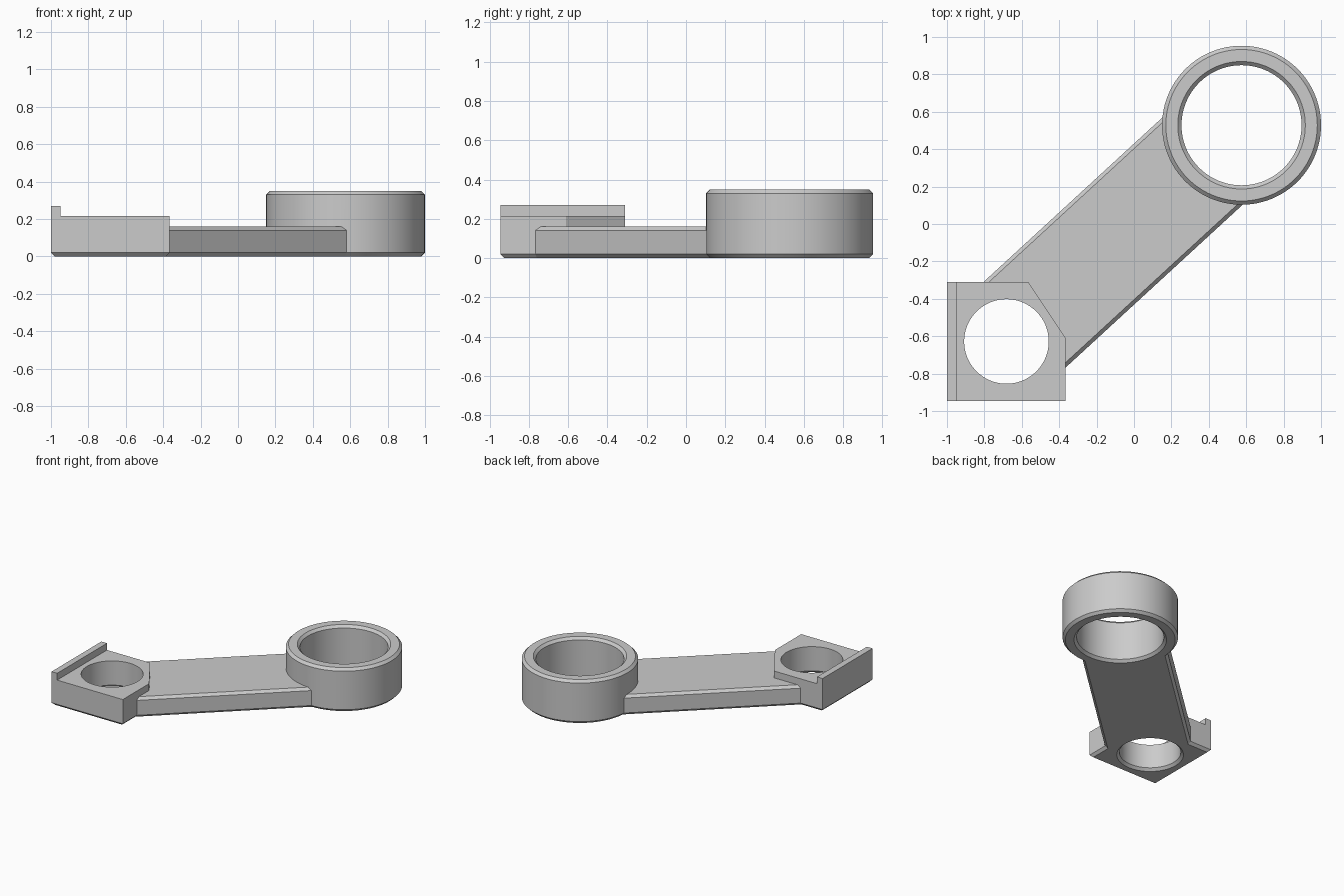
import bpy, bmesh, math
from mathutils import Vector

if "Cube" in bpy.data.objects:
    bpy.data.objects.remove(bpy.data.objects["Cube"], do_unlink=True)

CHAMFER = 0.02
RING = Vector((0.575, 0.528))
BORE = Vector((-0.682, -0.628))

grey = bpy.data.materials.new("light_grey")
grey.use_nodes = True
colour = (0.6, 0.6, 0.6, 1)
grey.diffuse_color = colour
grey.node_tree.nodes["Principled BSDF"].inputs["Base Color"].default_value = colour


def finish(name, bm):
    bmesh.ops.recalc_face_normals(bm, faces=bm.faces[:])
    mesh = bpy.data.meshes.new(name)
    bm.to_mesh(mesh)
    bm.free()
    mesh.materials.append(grey)
    obj = bpy.data.objects.new(name, mesh)
    bpy.context.scene.collection.objects.link(obj)
    return obj


def prism(name, outline, z0, z1, bevel_levels=()):
    """Extrude an outline and chamfer its rim at the given heights."""
    bm = bmesh.new()
    face = bm.faces.new([bm.verts.new((p[0], p[1], z0)) for p in outline])
    top = bmesh.ops.extrude_face_region(bm, geom=[face])
    for v in top["geom"]:
        if isinstance(v, bmesh.types.BMVert):
            v.co.z = z1
    bmesh.ops.recalc_face_normals(bm, faces=bm.faces[:])
    rim = [e for e in bm.edges if any(
        all(abs(v.co.z - z) < 1e-5 for v in e.verts) for z in bevel_levels)]
    if rim:
        bmesh.ops.bevel(bm, geom=rim, offset=CHAMFER, segments=1,
                        profile=0.5, affect='EDGES')
    return finish(name, bm)


def turned(name, centre, profile, sides=96):
    """Solid of revolution from (radius, height) points, closed by caps."""
    bm = bmesh.new()
    loops = []
    for r, z in profile:
        loops.append([bm.verts.new((centre.x + r * math.cos(math.tau * i / sides),
                                    centre.y + r * math.sin(math.tau * i / sides), z))
                      for i in range(sides)])
    for a, b in zip(loops, loops[1:]):
        for i in range(sides):
            j = (i + 1) % sides
            bm.faces.new((a[i], a[j], b[j], b[i]))
    bm.faces.new(loops[0])
    bm.faces.new(loops[-1])
    return finish(name, bm)


def combine(target, other, operation):
    mod = target.modifiers.new(operation, 'BOOLEAN')
    mod.operation, mod.solver, mod.object = operation, 'EXACT', other
    bpy.context.view_layer.objects.active = target
    bpy.ops.object.modifier_apply(modifier=mod.name)
    bpy.data.objects.remove(other, do_unlink=True)


# Flat arm between the two bore centres
along = (RING - BORE).normalized()
side = Vector((-along.y, along.x)) * 0.317
link = prism("link_arm", [BORE - side, RING - side, RING + side, BORE + side],
             0, 0.16, (0, 0.16))

# Mounting block with a cut corner, and its raised lip
block = prism("mounting_block",
              [(-1, -0.945), (-0.365, -0.945), (-0.365, -0.61),
               (-0.565, -0.31), (-1, -0.31)], 0, 0.215, (0,))
lip = prism("block_lip", [(-1, -0.945), (-0.95, -0.945), (-0.95, -0.31), (-1, -0.31)],
            0.1, 0.27)

# Bearing ring
H, R = 0.35, 0.425
ring = turned("bearing_ring", RING, [(R - CHAMFER, 0), (R, CHAMFER),
                                     (R, H - CHAMFER), (R - CHAMFER, H)])
for part in (block, lip, ring):
    combine(link, part, 'UNION')

# Chamfered bores through both ends
E, r = 0.05, 0.321
ring_bore = turned("ring_bore", RING,
                   [(r + CHAMFER + E, -E), (r, CHAMFER),
                    (r, H - CHAMFER), (r + CHAMFER + E, H + E)])
block_bore = turned("block_bore", BORE,
                    [(0.226 + CHAMFER + E, -E), (0.226, CHAMFER), (0.226, 0.4)])
for cutter in (ring_bore, block_bore):
    combine(link, cutter, 'DIFFERENCE')

# Smooth round walls, crisp edges
bpy.ops.object.select_all(action='DESELECT')
link.select_set(True)
bpy.context.view_layer.objects.active = link
bpy.ops.object.shade_smooth_by_angle(angle=math.radians(25))
